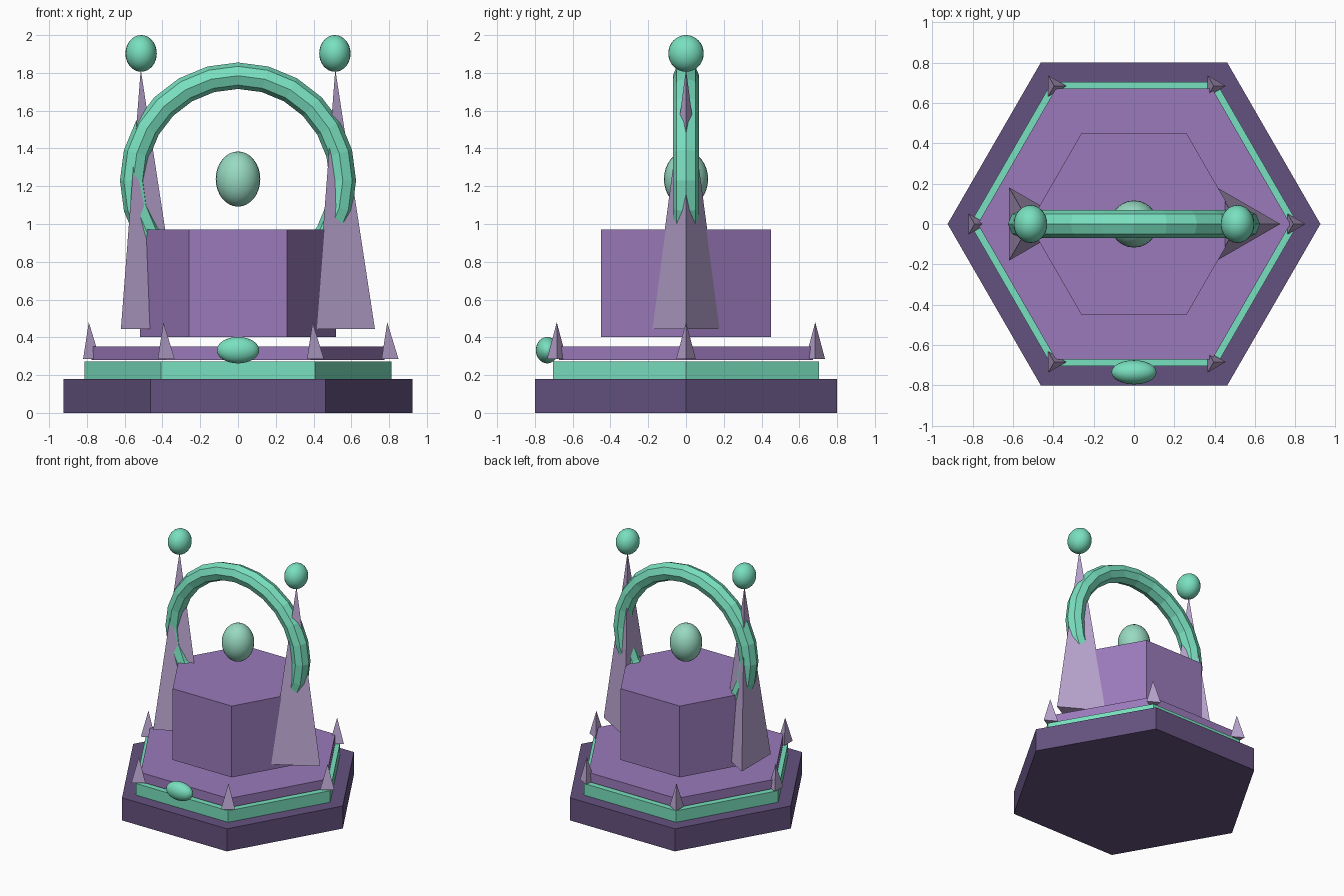
import bpy
import math

if "Cube" in bpy.data.objects:
    bpy.data.objects.remove(bpy.data.objects["Cube"])


def material(name, rgb):
    # sRGB 0-255 to linear
    lin = [((c / 255 + 0.055) / 1.055) ** 2.4 for c in rgb]
    m = bpy.data.materials.new(name)
    m.diffuse_color = (*lin, 1)
    m.use_nodes = True
    m.node_tree.nodes["Principled BSDF"].inputs["Base Color"].default_value = m.diffuse_color
    return m


DARK = material("dark_purple", (100, 82, 127))
PURPLE = material("purple", (155, 122, 187))
GREEN = material("mint_green", (121, 224, 191))
LILAC = material("pale_lilac", (187, 165, 209))
PALE = material("pale_mint", (152, 218, 194))


def finish(name, mat):
    ob = bpy.context.object
    ob.name = name
    ob.data.materials.append(mat)
    return ob


def cone(name, mat, sides, radius, z0, z1, x=0, y=0, top=0.0):
    # Prism or pyramid with its first corner on +x
    bpy.ops.mesh.primitive_cone_add(
        vertices=sides, radius1=radius, radius2=top, depth=z1 - z0,
        location=(x, y, (z0 + z1) / 2))
    ob = finish(name, mat)
    first = ob.data.vertices[0].co
    turn = -math.atan2(first.y, first.x)
    ob.rotation_euler.z = turn
    return ob


def hexagon(name, mat, radius, z0, z1):
    return cone(name, mat, 6, radius, z0, z1, top=radius)


def ellipsoid(name, mat, loc, radii):
    bpy.ops.mesh.primitive_uv_sphere_add(segments=24, ring_count=16, location=loc)
    ob = finish(name, mat)
    ob.scale = radii
    bpy.ops.object.shade_smooth()
    return ob


# Stepped hexagonal plinth
hexagon("base", DARK, 0.924, 0.0, 0.18)
hexagon("trim_step", GREEN, 0.813, 0.18, 0.272)
hexagon("upper_step", PURPLE, 0.775, 0.279, 0.352)
hexagon("core_block", PURPLE, 0.52, 0.402, 0.97)

# Ring standing upright through the core
bpy.ops.mesh.primitive_torus_add(
    major_segments=24, minor_segments=8, major_radius=0.555, minor_radius=0.07,
    location=(0, 0, 1.23), rotation=(math.pi / 2, 0, 0))
finish("ring", GREEN)

# Tall spires with ball finials
for side, label in ((-1, "left"), (1, "right")):
    cone(label + "_spire", LILAC, 3, 0.21, 0.443, 1.82, x=side * 0.515)
    ellipsoid(label + "_finial", GREEN, (side * 0.513, 0, 1.903), (0.083, 0.094, 0.097))

# Small spikes at the plinth corners
for i in range(6):
    a = i * math.pi / 3
    cone("corner_spike", LILAC, 3, 0.06, 0.285, 0.48,
         x=0.79 * math.cos(a), y=0.79 * math.sin(a))

# Floating orb and front gem
ellipsoid("floating_orb", PALE, (0, 0, 1.238), (0.118, 0.117, 0.146))
ellipsoid("front_gem", GREEN, (0, -0.735, 0.332), (0.112, 0.06, 0.07))
